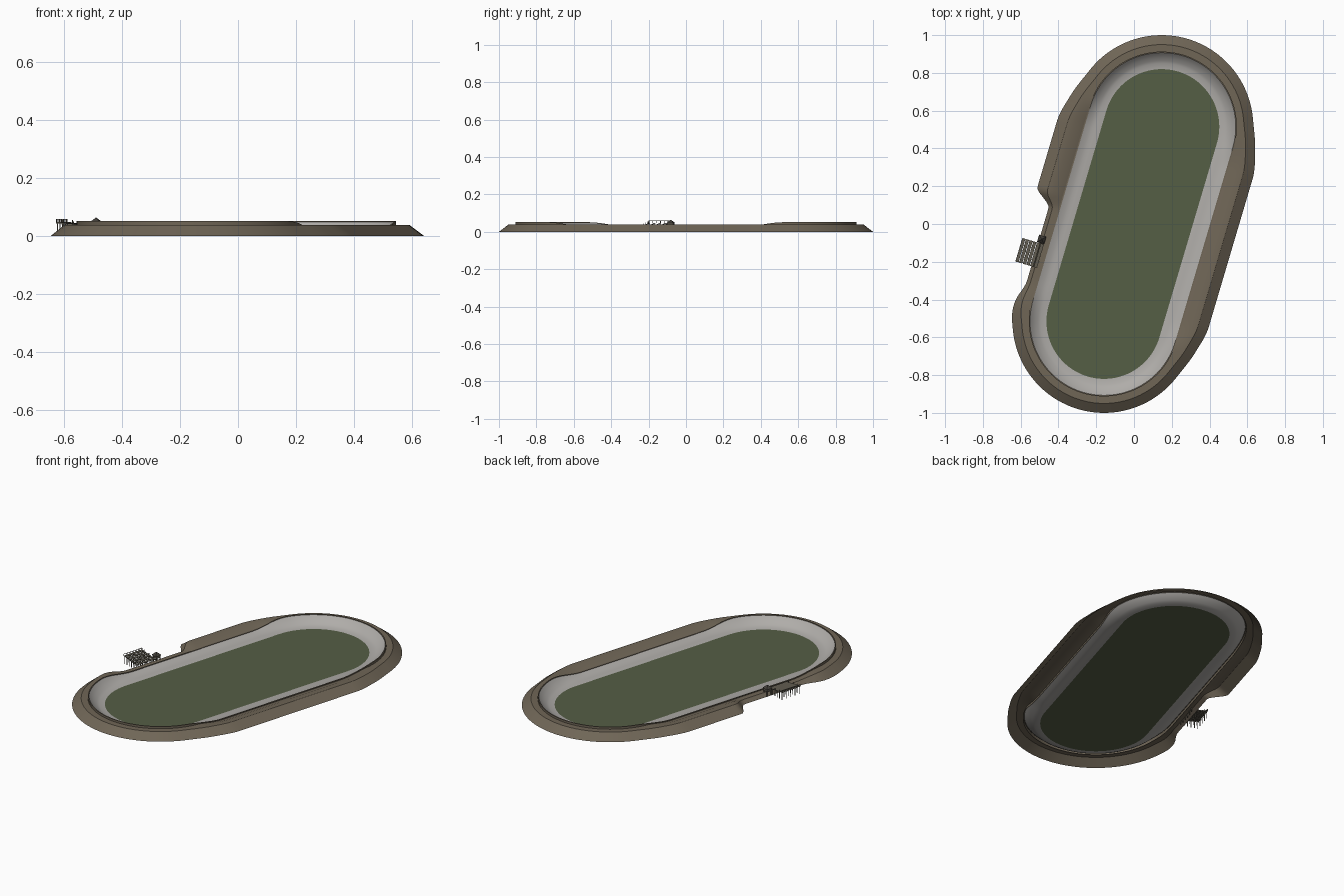
import bpy, bmesh, math
from mathutils import Matrix, Vector

if "Cube" in bpy.data.objects:
    bpy.data.objects.remove(bpy.data.objects["Cube"])

L = 0.537                                  # half length of the straights
PLACE = Matrix.Translation((-0.006, 0, 0)) @ Matrix.Rotation(math.radians(-16.5), 4, 'Z')


def material(name, rgb):
    m = bpy.data.materials.new(name)
    m.diffuse_color = (*rgb, 1)
    m.use_nodes = True
    m.node_tree.nodes["Principled BSDF"].inputs["Base Color"].default_value = m.diffuse_color
    return m


GRASS = material("grass green", (0.090, 0.112, 0.060))
CONCRETE = material("track grey", (0.43, 0.415, 0.395))
EARTH = material("earth brown", (0.160, 0.132, 0.094))
TIMBER = material("weathered timber", (0.120, 0.108, 0.082))
ROOF = material("dark roof", (0.055, 0.050, 0.042))


def finish(name, bm, mat, smooth=False):
    mesh = bpy.data.meshes.new(name)
    bm.transform(PLACE)
    bm.to_mesh(mesh)
    bm.free()
    ob = bpy.data.objects.new(name, mesh)
    bpy.context.collection.objects.link(ob)
    mesh.materials.append(mat)
    if smooth:
        bpy.ops.object.select_all(action='DESELECT')
        ob.select_set(True)
        bpy.context.view_layer.objects.active = ob
        bpy.ops.object.shade_smooth_by_angle(angle=math.radians(25))
    return ob


def ease(a, b, x):
    t = max(0, min(1, (x - a) / (b - a)))
    return t * t * (3 - 2 * t)


def mix(a, b, t):
    return a + (b - a) * t


def stations():
    """Counter-clockwise stations: (base point, outward direction, distance into the bend)."""
    out = []
    for sign in (1, -1):
        n = 60
        for i in range(n):                 # straight
            y = sign * mix(-L, L, i / n)
            out.append((Vector((0, y)), Vector((sign, 0)), abs(y) - L))
        n = 64
        for i in range(n):                 # bend
            a = math.pi * i / n
            d = Vector((math.cos(a), math.sin(a))) * sign
            out.append((Vector((0, sign * L)), d, 0.4 * min(a, math.pi - a)))
    return out


STATIONS = stations()


def sweep(name, profile, mat):
    bm = bmesh.new()
    rows = []
    for base, d, e in STATIONS:
        rows.append([bm.verts.new((*(base + d * r), z)) for r, z in profile(base, d, e)])
    for k, a in enumerate(rows):
        b = rows[(k + 1) % len(rows)]
        for j in range(len(a) - 1):
            bm.faces.new((a[j], a[j + 1], b[j + 1], b[j]))
    return finish(name, bm, mat, True)


def rim(e):
    return mix(0.022, 0.049, ease(-0.12, 0.12, e))


def track_profile(base, d, e):
    h = rim(e) - 0.001
    return [(0.305, 0.002), (0.335, mix(0.006, 0.005, ease(-.1, .1, e))),
            (0.350, 0.002 + 0.22 * h), (0.365, 0.002 + 0.42 * h),
            (0.380, 0.001 + 0.70 * h), (0.392, h)]


def wall_profile(base, d, e):
    h = rim(e)
    return [(0.392, h - 0.004), (0.392, h + 0.002), (0.398, h + 0.002), (0.398, h - 0.016)]


def bank_profile(base, d, e):
    w = ease(-0.13, 0.15, e)               # 0 on straights, 1 in bends
    p = base + d * 0.4
    g = 0                                  # 1 where the bank is cut away
    if d.x < 0:
        g = 1 - ease(-0.045, 0.045, base.y) if base.y > -0.25 else 1 - ease(-0.09, 0.13, e)
    low = rim(e) - 0.003
    inner = (mix(mix(0.450, 0.415, w), 0.418, g), mix(0.038, low, g))
    outer = (mix(mix(0.485, 0.435, w), 0.432, g), mix(0.038, low, g))
    start = min(low, 0.038)
    return [(0.398, start), (inner[0], min(inner[1], 0.038)),
            (outer[0], min(outer[1], 0.038)), (mix(mix(0.540, 0.485, w), 0.452, g), 0)]


# infield, banked track, rim wall and earth bank
bm = bmesh.new()
bm.faces.new([bm.verts.new((*(b + d * 0.305), 0.002)) for b, d, e in STATIONS])
finish("infield", bm, GRASS)
sweep("banked_track", track_profile, CONCRETE)
sweep("rim_wall", wall_profile, EARTH)
sweep("earth_bank", bank_profile, EARTH)


def box(bm, x0, x1, y0, y1, z0, z1):
    m = Matrix.Translation(((x0 + x1) / 2, (y0 + y1) / 2, (z0 + z1) / 2))
    bmesh.ops.create_cube(bm, size=1, matrix=m @ Matrix.Diagonal((x1 - x0, y1 - y0, z1 - z0, 1)))


# grandstand: rising benches on legs, with a railing at the back
X0, X1, Y0, Y1 = -0.540, -0.418, -0.367, -0.237
T = 0.0015
benches, legs, rails = bmesh.new(), bmesh.new(), bmesh.new()
ROWS = 6
step = (X1 - X0) / ROWS
for i in range(ROWS):
    x = X0 + i * step
    z = mix(0.048, 0.034, i / (ROWS - 1))
    box(benches, x, x + step * 0.84, Y0, Y1, z - 0.002, z)
    for j in range(5):
        y = mix(Y0 + 0.004, Y1 - 0.004, j / 4)
        box(legs, x + 0.004, x + 0.004 + 2 * T, y - T, y + T, 0, z - 0.002)
        box(legs, x, x + step, y - T, y + T, z - 0.005, z - 0.002)
for j in range(7):
    y = mix(Y0 + T, Y1 - T, j / 6)
    box(rails, X0, X0 + 2 * T, y - T, y + T, 0.048, 0.058)
box(rails, X0, X0 + 2 * T, Y0, Y1, 0.057, 0.059)
for y in (Y0, Y1 - 2 * T):                 # side railings follow the rake
    for i in range(1, ROWS, 2):
        x, z = X0 + i * step, mix(0.048, 0.034, i / (ROWS - 1))
        box(rails, x, x + 2 * T, y, y + 2 * T, z, z + 0.010)
finish("stand_benches", benches, TIMBER)
finish("stand_legs", legs, TIMBER)
finish("stand_railing", rails, TIMBER)

# judges' hut with a pyramid roof, beside the stand
hx, hy, h = -0.440, -0.215, 0.016
bm = bmesh.new()
box(bm, hx - h, hx + h, hy - h, hy + h, 0.030, 0.046)
for sx in (-1, 1):
    for sy in (-1, 1):
        x, y = hx + sx * (h - 0.003), hy + sy * (h - 0.003)
        box(bm, x - 0.002, x + 0.002, y - 0.002, y + 0.002, 0, 0.030)
finish("hut_body", bm, TIMBER)
bm = bmesh.new()
bmesh.ops.create_cone(bm, cap_ends=True, segments=4, radius1=0.028, radius2=0, depth=0.018,
                      matrix=Matrix.Translation((hx, hy, 0.055)) @ Matrix.Rotation(math.pi / 4, 4, 'Z'))
finish("hut_roof", bm, ROOF)
